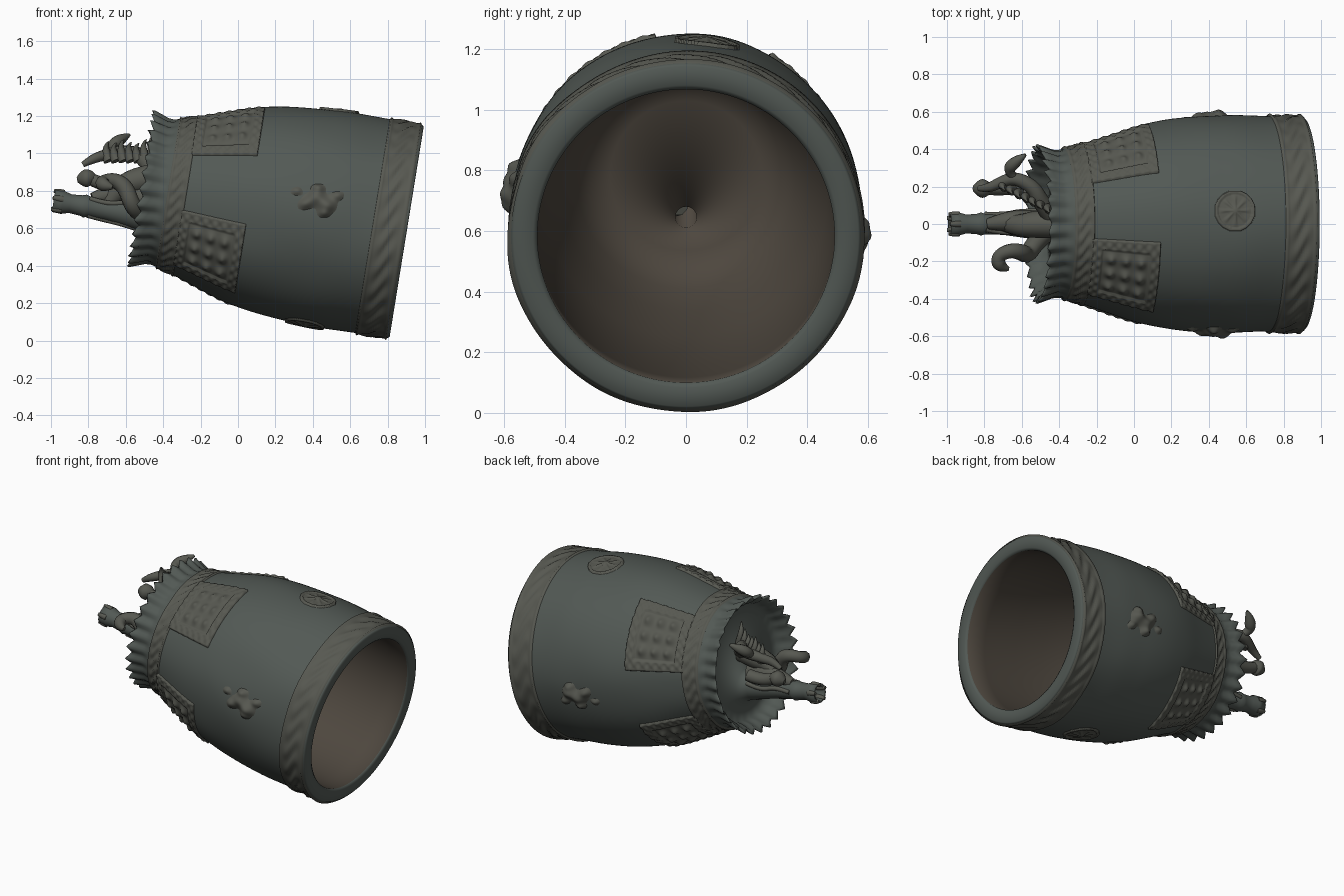
import bpy, math, random
from mathutils import Vector, noise

if "Cube" in bpy.data.objects:
    bpy.data.objects.remove(bpy.data.objects["Cube"])

random.seed(4)
# Bell frame: mouth centre, axis towards the crown, "up" and "side" across the axis
C = Vector((0.902, 0, 0.582))
A = Vector((-0.987, 0, 0.16)).normalized()
U = Vector((0.16, 0, 0.987)).normalized()
V = Vector((0, 1, 0))
TURN = 10          # the decoration is rolled slightly around the axis
N = 180


def P(s, r, az, off=0):
    a = math.radians(az)
    return C + A * s + U * (r * math.cos(a) + off) + V * (r * math.sin(a))


def material(name, col):
    m = bpy.data.materials.new(name)
    m.diffuse_color = (*col, 1)
    m.use_nodes = True
    m.node_tree.nodes["Principled BSDF"].inputs["Base Color"].default_value = m.diffuse_color
    return m


BRONZE = material("green_bronze", (0.085, 0.10, 0.09))
RELIEF = material("worn_bronze", (0.095, 0.098, 0.082))
INSIDE = material("brown_bronze", (0.075, 0.062, 0.048))

WALL = [(-0.1, .576), (.2, .576), (.4, .583), (.6, .575), (.75, .558), (.9, .527),
        (1.05, .475), (1.2, .425), (1.3, .397), (1.5, .38)]


def lin(s):
    for (s0, r0), (s1, r1) in zip(WALL, WALL[1:]):
        if s <= s1:
            return r0 + (r1 - r0) * (s - s0) / (s1 - s0)
    return WALL[-1][1]


def R(s, az):
    """Outer wall radius with slight cast unevenness."""
    base = sum(lin(s + d) for d in (-.06, -.03, 0, .03, .06)) / 5
    a = math.radians(az)
    return base + 0.007 * noise.noise(Vector((math.cos(a) * 2, math.sin(a) * 2, s * 2.5)))


def make(name, verts, faces, mats, idx=None):
    me = bpy.data.meshes.new(name)
    me.from_pydata(verts, [], faces)
    for m in mats:
        me.materials.append(m)
    for i, p in enumerate(me.polygons):
        p.use_smooth = True
        if idx:
            p.material_index = idx[i]
    ob = bpy.data.objects.new(name, me)
    bpy.context.collection.objects.link(ob)
    return ob


# Bell shell: sound tube, top plate, petal crown, wall, mouth and interior in one profile
T = -0.14
tube = [(1.80, .001), (1.82, .038), (1.885, .045), (1.89, .06), (1.84, .062), (1.80, .05),
        (1.74, .055), (1.72, .062), (1.70, .055), (1.6, .058), (1.5, .072), (1.4, .085), (1.345, .1)]
rings = [(s, r, T, 0) for s, r in tube]
rings += [(1.335, .3, 0, 0), (1.335, .355, 0, 0), (1.38, .37, 0, .3), (1.42, .392, 0, .8), (1.435, .408, 0, 1),
          (1.425, .412, 0, 1), (1.39, .402, 0, .8), (1.35, .39, 0, .5), (1.325, .392, 0, .2)]
wall_start = len(rings)
rings += [(1.3 - i * 0.025, None, 0, 0) for i in range(52)]
rings += [(.008, .577, 0, 0), (0, .568, 0, 0), (0, .505, 0, 0), (.01, .49, 0, 0)]
inside_start = len(rings) - 1
rings += [(.15, .495, 0, 0), (.4, .50, 0, 0), (.6, .49, 0, 0), (.8, .465, 0, 0), (1.0, .41, 0, 0),
          (1.15, .36, 0, 0), (1.22, .31, 0, 0), (1.25, .25, 0, 0), (1.26, .035, T, 0), (1.6, .03, T, 0), (1.6, .001, T, 0)]

verts, faces, idx = [], [], []
for s, r, off, pet in rings:
    for k in range(N):
        az = k * 360 / N
        w = 1 - abs((k % 6) - 3) / 3          # thirty pointed petals
        rr = R(s, az) if r is None else r
        jag = 0.6 + 0.5 * noise.noise(Vector((k // 6 * 1.7, 0.5, 0)))
        verts.append(P(s + pet * .045 * (w - .5) * jag, rr + pet * .03 * (w - .5), az, off))
for i in range(len(rings) - 1):
    for k in range(N):
        k2 = (k + 1) % N
        faces.append((i * N + k, i * N + k2, (i + 1) * N + k2, (i + 1) * N + k))
        idx.append(1 if i >= inside_start else 0)
make("bell_shell", verts, faces, [BRONZE, INSIDE], idx)


def relief(name, s, az, hs, haz, f, n=44, m=44):
    """Raised patch on the wall; f(u, v) gives height for u, v in -1..1."""
    vs, fs = [], []
    for i in range(n + 1):
        for j in range(m + 1):
            u, v = 2 * i / n - 1, 2 * j / m - 1
            edge = i in (0, n) or (j in (0, m) and haz < 180)
            ss, aa = s + u * hs, az + v * haz
            vs.append(P(ss, R(ss, aa) + (-.012 if edge else f(u, v)), aa))
    for i in range(n):
        for j in range(m):
            a = i * (m + 1) + j
            fs.append((a, a + m + 1, a + m + 2, a + 1))
    return make(name, vs, fs, [RELIEF])


def bump(u, v, cu, cv, w, h):
    return h * math.exp(-((u - cu) ** 2 + (v - cv) ** 2) / (w * w))


def panel_h(u, v):
    e = max(abs(u), abs(v))
    if e > .7:      # patterned frame
        return .014 + .004 * math.sin(u * 22) * math.sin(v * 22)
    return .003 + sum(bump(u, v, a, b, .13, .024) for a in (-.43, 0, .43) for b in (-.43, 0, .43))


def disc_h(u, v):
    r, t = math.hypot(u, v), math.atan2(v, u)
    if r > .95:
        return -.012
    if r > .8:
        return .012
    return .005 + bump(u, v, 0, 0, .25, .012) + .006 * max(0, math.cos(8 * t)) * math.sin(r * 4)


def figure_h(u, v):   # kneeling figure among trailing clouds
    h = (bump(u, v, .05, .45, .2, .03) + bump(u, v, .0, .0, .32, .038) + bump(u, v, -.35, -.3, .3, .036)
         + bump(u, v, .35, -.35, .25, .026) + bump(u, v, .65, .15, .2, .022) + bump(u, v, -.6, .25, .22, .022)
         + bump(u, v, -.3, -.65, .18, .022))
    return h - .01 + .004 * math.sin(9 * u + 5 * v)


def scroll_h(freq):
    def f(u, v):
        if abs(u) > .78:
            return .013
        return .006 + .007 * math.sin(freq * math.pi * v + 3 * math.sin(3 * u)) * math.cos(2.2 * u)
    return f


# Bands around mouth and shoulder
relief("mouth_band", .098, 0, .092, 180, scroll_h(26), 16, 260)
relief("shoulder_band", 1.245, 0, .055, 180, scroll_h(34), 12, 260)
# Four studded panels, two discs, two figures
for q in (-135, -45, 45, 135):
    relief("studded_panel", 1.03, TURN + q, .18, 25, panel_h, 54, 54)
for q in (0, 180):
    relief("lotus_disc", .46, TURN + q - 3, .115, 11.5, disc_h)
    relief("flying_figure", .50, TURN + q + 90, .17, 12, figure_h)
    relief("flying_figure_right" if q else "flying_figure_left", .50, TURN + q + 90, .17, 12, figure_h)


# Creature-shaped hanging loop on the top plate
def sweep(name, pts):
    """Round bar through points (x, y, z, radius)."""
    cu = bpy.data.curves.new(name, 'CURVE')
    cu.dimensions = '3D'
    cu.bevel_depth = 1
    cu.bevel_resolution = 3
    cu.resolution_u = 6
    cu.use_fill_caps = True
    sp = cu.splines.new('NURBS')
    sp.points.add(len(pts) - 1)
    for p, (x, y, z, r) in zip(sp.points, pts):
        p.co, p.radius = (x, y, z, 1), r
    sp.use_endpoint_u = True
    sp.order_u = 3
    cu.materials.append(RELIEF)
    ob = bpy.data.objects.new(name, cu)
    bpy.context.collection.objects.link(ob)


sweep("loop_body", [(-.42, 0, .88, .075), (-.52, .0, .86, .075), (-.6, -.01, .84, .06), (-.66, 0, .78, .055), (-.7, 0, .72, .04)])
sweep("loop_head", [(-.5, 0, .76, .07), (-.6, .02, .79, .06), (-.7, .01, .78, .05), (-.78, 0, .76, .03)])
sweep("left_arm", [(-.44, .04, .9, .05), (-.5, .12, .97, .045), (-.54, .2, 1.0, .04), (-.64, .25, 1.01, .035),
                   (-.72, .22, .99, .03), (-.78, .19, .97, .025), (-.83, .19, .94, .015)])
sweep("left_leaf", [(-.62, .23, 1.0, .02), (-.68, .28, 1.03, .025), (-.64, .33, 1.07, .04), (-.58, .37, 1.1, .008)])
sweep("left_shin", [(-.6, .2, .84, .04), (-.7, .19, .82, .04), (-.78, .19, .86, .035)])
sweep("right_arm", [(-.45, -.03, .7, .05), (-.53, -.1, .68, .05), (-.57, -.17, .73, .045), (-.6, -.15, .82, .045),
                    (-.66, -.14, .86, .04), (-.73, -.17, .85, .035), (-.72, -.23, .83, .04), (-.67, -.24, .82, .012)])
sweep("claw_knob", [(-.76, .19, .86, .02), (-.79, .19, .87, .05), (-.83, .19, .865, .05), (-.86, .19, .86, .015)])
# Mane of flame-like spikes
for i in range(7):
    x = -.72 + i * .04
    y, z = (.2 - .02 * i), 1.0
    h = random.uniform(.05, .11)
    sweep("mane_spike", [(x + .03, y, z - .04, .03), (x, y + .02, z + h * .5, .02), (x + .03, y - .02, z + h, .003)])
# Broken lugs at the tube tip and ribs along the tube
for q in range(0, 360, 72):
    a, b = P(1.84, .05, q, T), P(1.897, .055, q, T)
    sweep("tube_lug", [(*a, .018), (*((a + b) / 2), .02), (*b, .01)])
for q in (-60, 60, 180):
    sweep("tube_rib", [(*P(s, r, q + w, T), .014) for s, r, w in ((1.4, .08, 0), (1.5, .07, 25), (1.6, .056, 0), (1.7, .052, 25))])
